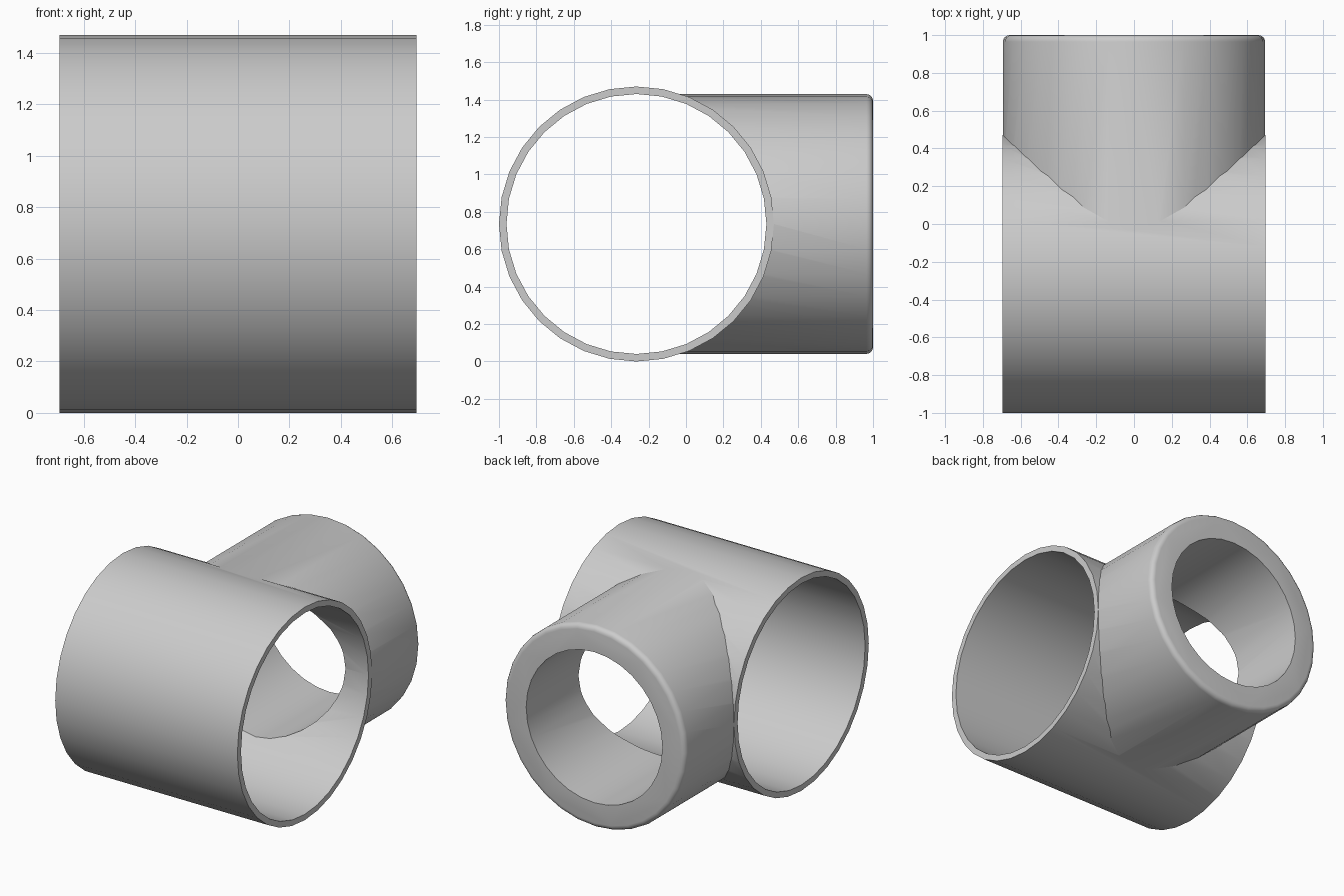
import bpy
from math import pi, radians

cube = bpy.data.objects.get("Cube")
if cube:
    bpy.data.objects.remove(cube, do_unlink=True)

# Shared dimensions
HALF_LENGTH = 0.695
OUTER, INNER = 0.735, 0.695
BRANCH, BORE = 0.694, 0.52
AXIS_Y, AXIS_Z = -0.265, 0.735
BACK = 1.0

grey = bpy.data.materials.new("plain grey")
grey.use_nodes = True
colour = (0.6, 0.6, 0.6, 1)
grey.diffuse_color = colour
grey.node_tree.nodes["Principled BSDF"].inputs["Base Color"].default_value = colour


def cylinder(name, radius, start, end, along_x):
    """A solid round bar running along x or y at the shared axis height."""
    middle = (start + end) / 2
    spot = (middle, AXIS_Y, AXIS_Z) if along_x else (0, middle, AXIS_Z)
    turn = (0, pi / 2, 0) if along_x else (pi / 2, 0, 0)
    bpy.ops.mesh.primitive_cylinder_add(
        vertices=32, radius=radius, depth=end - start, location=spot, rotation=turn)
    bar = bpy.context.object
    bar.name = name
    bpy.ops.object.transform_apply(location=True, rotation=True, scale=True)
    bar.data.materials.append(grey)
    return bar


def apply(obj, modifier):
    bpy.context.view_layer.objects.active = obj
    bpy.ops.object.modifier_apply(modifier=modifier.name)


def combine(obj, other, operation):
    mod = obj.modifiers.new(operation.lower(), 'BOOLEAN')
    mod.operation, mod.object, mod.solver = operation, other, 'EXACT'
    apply(obj, mod)
    bpy.data.objects.remove(other, do_unlink=True)


# Main sleeve, still solid
tee = cylinder("pipe_tee", OUTER, -HALF_LENGTH, HALF_LENGTH, True)

# Branch collar with a rounded back rim
branch = cylinder("branch_collar", BRANCH, AXIS_Y, BACK, False)
rim = branch.modifiers.new("rounded rim", 'BEVEL')
rim.width, rim.segments, rim.limit_method = 0.035, 4, 'ANGLE'
rim.angle_limit = radians(60)
apply(branch, rim)
combine(tee, branch, 'UNION')

# Hollow out the sleeve and the branch
combine(tee, cylinder("sleeve_cutter", INNER, -1, 1, True), 'DIFFERENCE')
combine(tee, cylinder("bore_cutter", BORE, AXIS_Y, BACK + 0.2, False), 'DIFFERENCE')

# Smooth walls, crisp ends
bpy.ops.object.select_all(action='DESELECT')
tee.select_set(True)
bpy.context.view_layer.objects.active = tee
bpy.ops.object.shade_smooth_by_angle(angle=radians(30))
